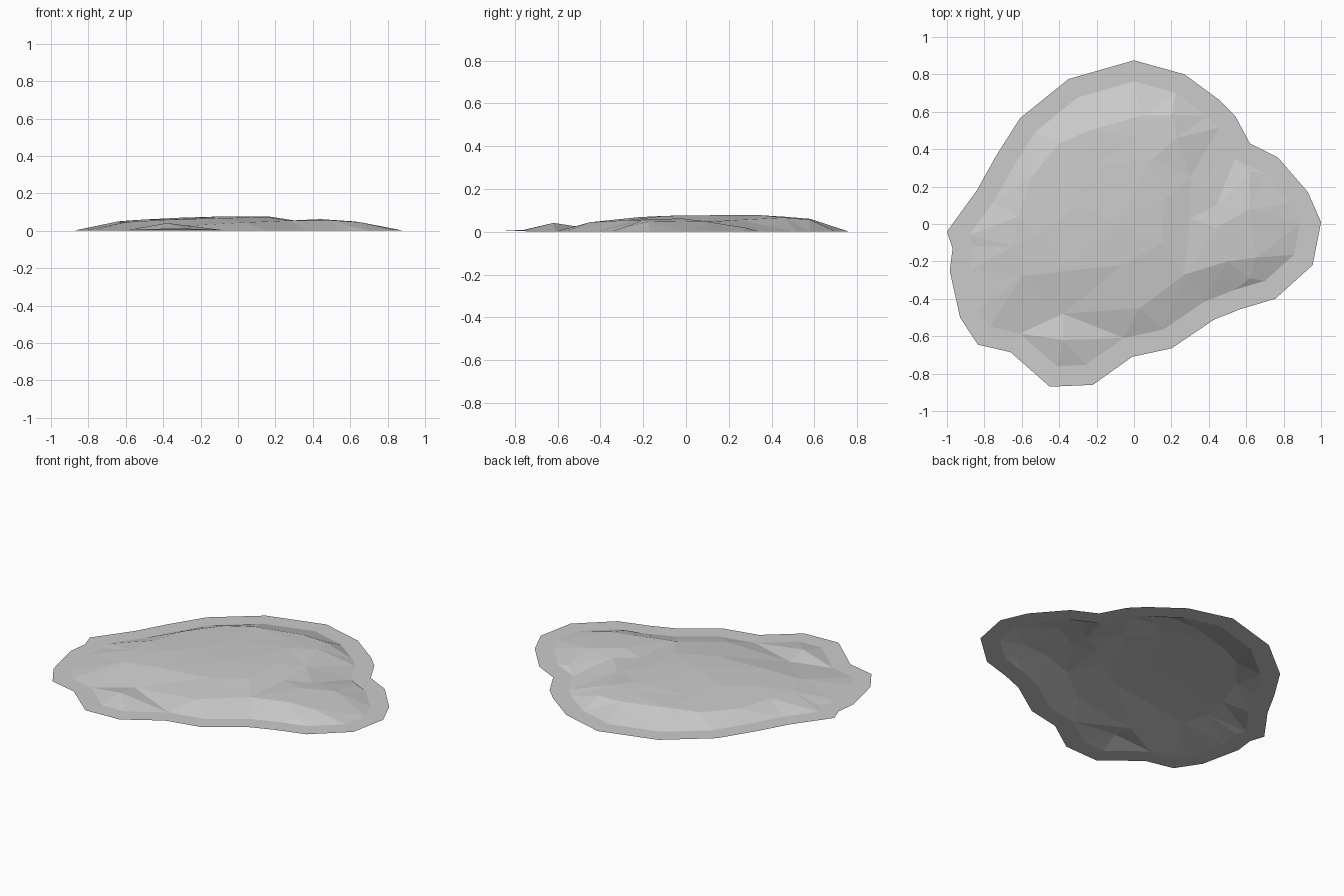
import bpy
import bmesh
from mathutils import Vector
from mathutils.geometry import delaunay_2d_cdt

cube = bpy.data.objects.get("Cube")
if cube:
    bpy.data.objects.remove(cube, do_unlink=True)

# Outer shoreline of the flat rim, clockwise from the back
outline = [
    (0, .875), (.27, .8), (.46, .66), (.54, .58), (.62, .43), (.77, .355),
    (.93, .17), (1, .01), (.955, -.22), (.755, -.4), (.57, -.455),
    (.43, -.51), (.2, -.665), (-.01, -.71), (-.22, -.86), (-.45, -.87),
    (-.66, -.685), (-.835, -.645), (-.93, -.5), (-.985, -.25), (-.97, -.13),
    (-1, -.04), (-.84, .18), (-.74, .36), (-.61, .565), (-.35, .775),
]

# Facet corners of the raised mound, grouped by the region they shape
back_slope = [
    (-.24, .5, .065), (.04, .58, .06), (.2, .58, .056), (.06, .46, .07),
    (.23, .46, .066), (-.4, .43, .055), (-.55, .25, .05),
]
plateau = [
    (.1, .35, .077), (-.25, .3, .068), (-.3, .1, .07), (-.1, 0, .076),
    (.16, .13, .077), (.15, -.1, .074), (-.5, -.05, .06), (-.06, -.22, .068),
    (-.36, -.25, .06),
]
left_arm = [
    (.3, .25, .055), (.3, .03, .055), (.44, .1, .047), (.62, .28, .018),
    (.62, .08, .05), (.44, -.02, .062), (.5, -.2, .056), (.65, -.18, .046),
    (.62, -.29, .02),
]
front_slope = [
    (-.62, .04, .052), (-.65, -.12, .048), (-.6, -.28, .046),
    (.27, -.27, .054), (.03, -.45, .044), (-.38, -.48, .02),
    (-.38, -.62, .041),
]
RIM_WIDTH = .108


def rim_height(p):
    """The rim lies flat and lifts slightly at the front lobe."""
    return .008 if p.y < -.7 and p.x < -.1 else 0


def grey_material():
    mat = bpy.data.materials.new("stone grey")
    mat.use_nodes = True
    colour = (.6, .6, .6, 1)
    mat.diffuse_color = colour
    bsdf = next(n for n in mat.node_tree.nodes if n.type == 'BSDF_PRINCIPLED')
    bsdf.inputs["Base Color"].default_value = colour
    bsdf.inputs["Roughness"].default_value = .9
    return mat


# Flat rim: inset the outline, then open the middle
bm = bmesh.new()
ground = bm.faces.new([bm.verts.new((x, y, 0)) for x, y in reversed(outline)])
bm.normal_update()
bmesh.ops.inset_region(bm, faces=[ground], thickness=RIM_WIDTH,
                       use_boundary=True, use_even_offset=True)
foot = list(ground.verts)
bmesh.ops.delete(bm, geom=[ground], context='FACES_ONLY')
for v in bm.verts:
    v.co.z = rim_height(v.co)

# Mound: triangulate between the foot of the slope and the facet corners
peaks = [bm.verts.new(p) for p in back_slope + plateau + left_arm + front_slope]
corners = foot + peaks
flat = [Vector((v.co.x, v.co.y)) for v in corners]
ring = [(i, (i + 1) % len(foot)) for i in range(len(foot))]
_, _, tris, origin, _, _ = delaunay_2d_cdt(flat, ring, [], 1, 1e-5)
for tri in tris:
    bm.faces.new([corners[origin[i][0]] for i in tri])
bmesh.ops.recalc_face_normals(bm, faces=bm.faces)
if sum(f.normal.z for f in bm.faces) < 0:
    bmesh.ops.reverse_faces(bm, faces=bm.faces)

mesh = bpy.data.meshes.new("ground_mound")
bm.to_mesh(mesh)
bm.free()
mesh.materials.append(grey_material())
mound = bpy.data.objects.new("ground_mound", mesh)
bpy.context.collection.objects.link(mound)
